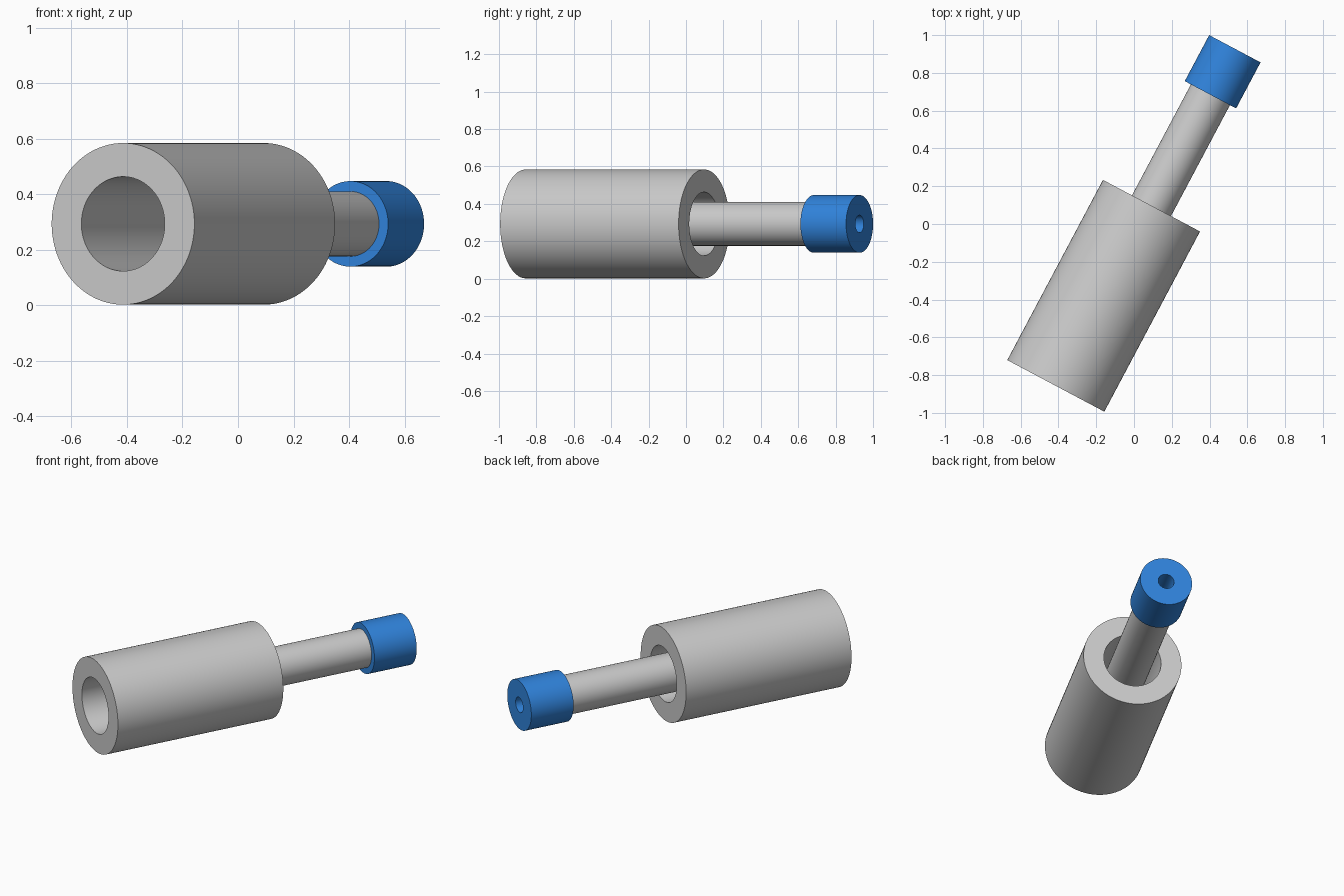
import bpy
import bmesh
import math
from mathutils import Vector

if "Cube" in bpy.data.objects:
    bpy.data.objects.remove(bpy.data.objects["Cube"])

AXIS = Vector((0.469, 0.883, 0)).normalized()
START = Vector((-0.414, -0.857, 0.293))   # centre of the front opening
TURN = math.atan2(-AXIS.x, AXIS.y)
SEGMENTS = 96


def tube(name, near, far, outer, inner, colour=None):
    """Hollow cylinder lying along the shared axis."""
    bm = bmesh.new()
    corners = [(outer, near), (outer, far), (inner, far), (inner, near)]
    rings = []
    for i in range(SEGMENTS):
        a = 2 * math.pi * i / SEGMENTS
        rings.append([bm.verts.new((r * math.cos(a), y, r * math.sin(a)))
                      for r, y in corners])
    for i in range(SEGMENTS):
        p, q = rings[i], rings[(i + 1) % SEGMENTS]
        for j in range(4):
            k = (j + 1) % 4
            bm.faces.new((p[j], p[k], q[k], q[j]))
    bmesh.ops.recalc_face_normals(bm, faces=bm.faces)
    mesh = bpy.data.meshes.new(name)
    bm.to_mesh(mesh)
    bm.free()
    obj = bpy.data.objects.new(name, mesh)
    bpy.context.collection.objects.link(obj)
    obj.location = START
    obj.rotation_euler.z = TURN
    if colour:
        mat = bpy.data.materials.new(name + "_colour")
        mat.diffuse_color = colour
        mat.use_nodes = True
        mat.node_tree.nodes["Principled BSDF"].inputs["Base Color"].default_value = mat.diffuse_color
        mesh.materials.append(mat)
    bpy.ops.object.select_all(action='DESELECT')
    obj.select_set(True)
    bpy.context.view_layer.objects.active = obj
    bpy.ops.object.shade_smooth_by_angle(angle=math.radians(30))
    return obj


# Wide sleeve, open at both ends
tube("outer_sleeve", 0, 1.08, 0.291, 0.17)
# Narrow hollow rod sliding inside the sleeve
tube("inner_rod", 0.6, 1.75, 0.117, 0.047)
# Blue cap on the rod's end
tube("end_cap", 1.745, 2.021, 0.154, 0.047, (0.03, 0.23, 0.72, 1))
